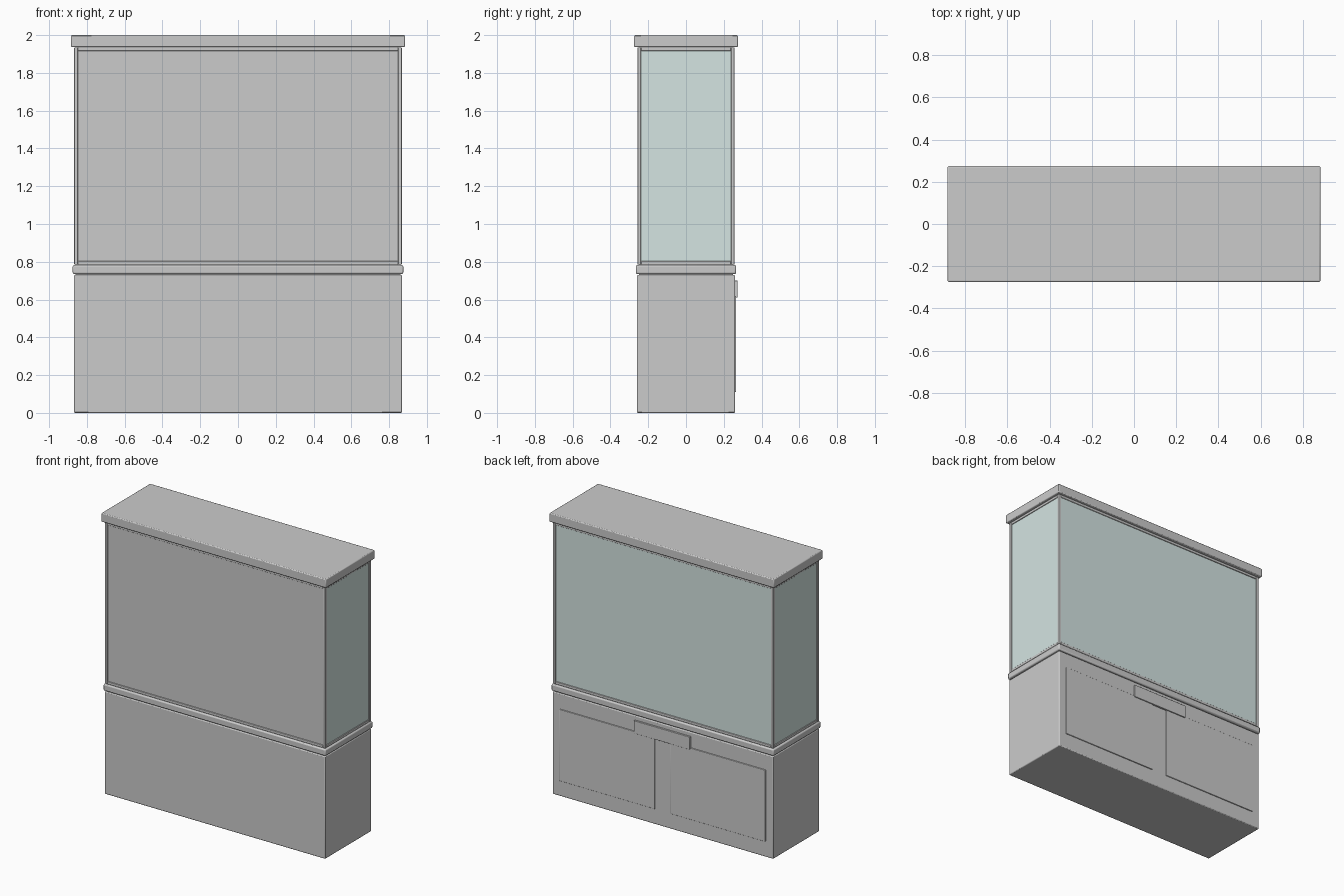
import bpy

if "Cube" in bpy.data.objects:
    bpy.data.objects.remove(bpy.data.objects["Cube"])


def box(name, x, y, z, bevel=0.004, material=None):
    """Bevelled box given by (min, max) pairs on each axis."""
    bpy.ops.mesh.primitive_cube_add(
        size=1, location=[(a + b) / 2 for a, b in (x, y, z)])
    ob = bpy.context.object
    ob.name = name
    ob.scale = [b - a for a, b in (x, y, z)]
    bpy.ops.object.transform_apply(location=False, rotation=False, scale=True)
    if bevel:
        mod = ob.modifiers.new("soft_edges", 'BEVEL')
        mod.width = bevel
        mod.segments = 2
        bpy.ops.object.shade_smooth_by_angle()
    if material:
        ob.data.materials.append(material)
    return ob


def sym(v):
    return (-v, v)


glass = bpy.data.materials.new("glass")
glass.diffuse_color = (0.66, 0.78, 0.76, 1)
glass.use_nodes = True
glass.node_tree.nodes["Principled BSDF"].inputs["Base Color"].default_value = glass.diffuse_color

# Cabinet base, ledge moulding and top cap, with slim joints between them
box("cabinet_base", sym(0.868), sym(0.26), (0, 0.73), 0.006)
box("base_joint", sym(0.86), sym(0.25), (0.725, 0.74), 0)
box("ledge", sym(0.875), sym(0.266), (0.735, 0.782), 0.008)
box("ledge_joint", sym(0.86), sym(0.25), (0.775, 0.792), 0)
box("top_joint", sym(0.86), sym(0.25), (1.93, 1.942), 0)
box("top_cap", sym(0.884), sym(0.275), (1.937, 2.0), 0.006)

# Display case frame: corner posts and rails
X, Y, W = 0.867, 0.257, 0.019
Z0, Z1 = 0.785, 1.935


def edge(sign, outer):
    return tuple(sorted((sign * outer, sign * (outer - W))))


for sx in (-1, 1):
    for sy in (-1, 1):
        box("corner_post", edge(sx, X), edge(sy, Y), (Z0, Z1), 0.003)
for label, z in (("lower", (Z0, Z0 + W)), ("upper", (Z1 - W, Z1))):
    for s in (-1, 1):
        box(label + "_long_rail", sym(X - W), edge(s, Y), z, 0.003)
        box(label + "_side_rail", edge(s, X), sym(Y - W), z, 0.003)

# Solid panel on the -y side, glass on the other three
pane_z = (Z0 + W - 0.004, Z1 - W + 0.004)
px, py = X - W + 0.004, Y - W + 0.004
box("solid_panel", sym(px), (-0.252, -0.242), pane_z, 0)
box("long_glass", sym(px), (0.242, 0.252), pane_z, 0, glass)
for s in (-1, 1):
    box("side_glass", tuple(sorted((s * 0.852, s * 0.862))), sym(py), pane_z, 0, glass)

# Raised door panels and name plate on the +y side
for s in (-1, 1):
    box("door_panel", tuple(sorted((s * 0.06, s * 0.81))), (0.255, 0.266), (0.11, 0.62), 0.003)
box("plate", sym(0.22), (0.255, 0.273), (0.61, 0.70), 0.002)
